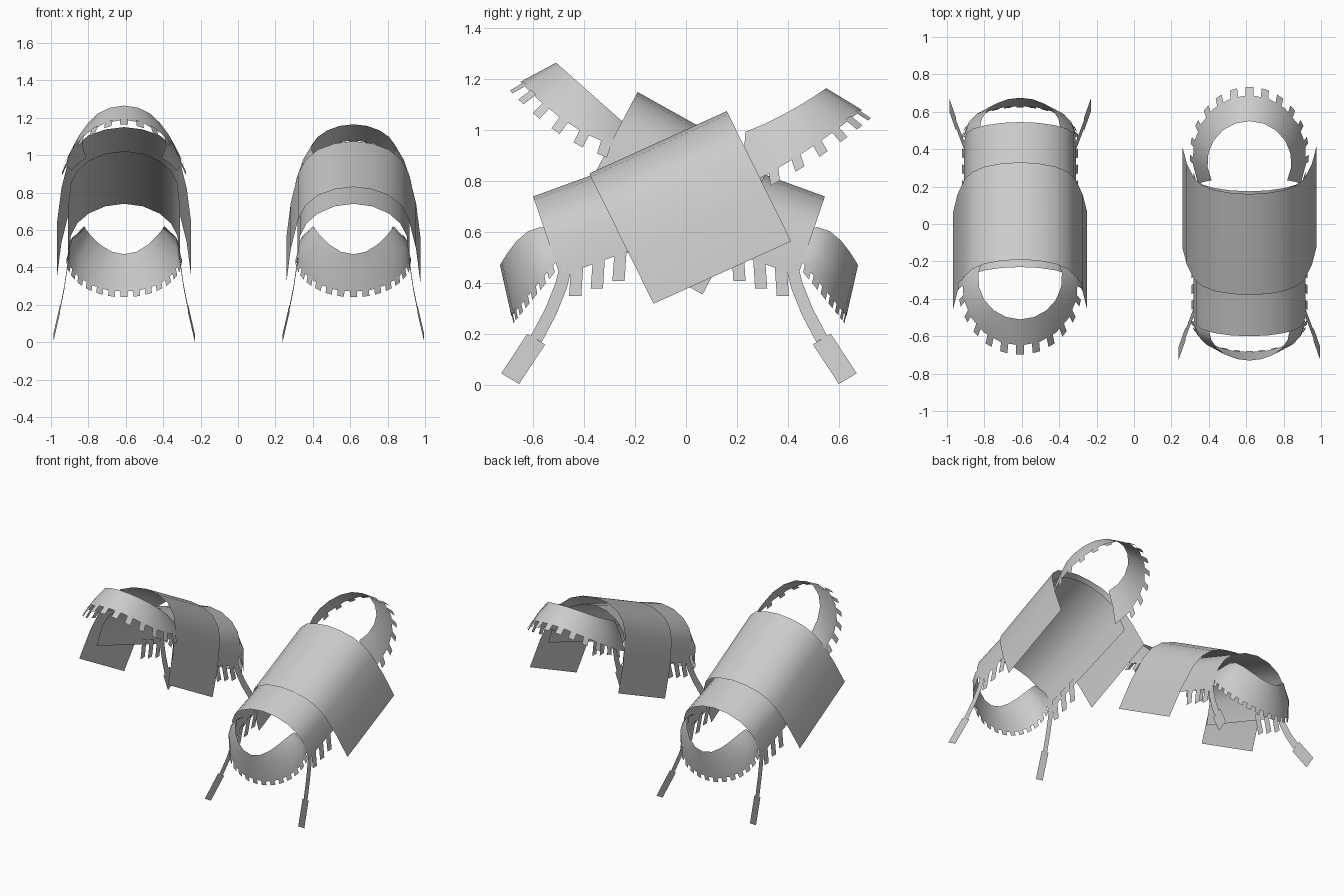
import bpy
from math import sin, cos, radians
from mathutils import Vector

if "Cube" in bpy.data.objects:
    bpy.data.objects.remove(bpy.data.objects["Cube"], do_unlink=True)

grey = bpy.data.materials.new("plate_grey")
grey.use_nodes = True
COLOUR = (0.6, 0.6, 0.6, 1)
grey.diffuse_color = COLOUR
grey.node_tree.nodes["Principled BSDF"].inputs["Base Color"].default_value = COLOUR

# Half profiles of the shells: distance from the middle, drop below the ridge
MAIN = [(0, 0), (0.1, 0.014), (0.19, 0.05), (0.255, 0.11), (0.295, 0.19), (0.335, 0.37), (0.358, 0.57)]
LINER = [(0, 0), (0.1, 0.014), (0.19, 0.055), (0.25, 0.11), (0.285, 0.18), (0.3, 0.33)]


class Armour:
    """One piece; local axes are across, forward (towards the low end) and up."""

    def __init__(self, side, centre, turn):
        self.side, self.centre, self.turn = side, centre, turn

    def build(self, name, verts, faces, smooth=True):
        placed = [(self.centre + self.turn * x, -self.turn * f, z) for x, f, z in verts]
        mesh = bpy.data.meshes.new(name)
        mesh.from_pydata(placed, [], faces)
        mesh.polygons.foreach_set("use_smooth", [smooth] * len(faces))
        mesh.materials.append(grey)
        obj = bpy.data.objects.new(self.side + "_" + name, mesh)
        bpy.context.collection.objects.link(obj)

    def loft(self, name, rows):
        n = len(rows[0])
        faces = [(r + i, r + i + 1, r + n + i + 1, r + n + i)
                 for r in range(0, n * (len(rows) - 1), n) for i in range(n - 1)]
        self.build(name, [v for row in rows for v in row], faces)

    def quads(self, name, quads):
        verts = [v for q in quads for v in q]
        self.build(name, verts, [tuple(range(i, i + 4)) for i in range(0, len(verts), 4)], False)

    def shell(self, name, half, low, high, drop):
        """Arched plate between two ridge points, sides falling along drop."""
        full = [(-x, h) for x, h in reversed(half[1:])] + half
        drop = Vector(drop).normalized()
        self.loft(name, [[(x, f + drop.x * h, z + drop.y * h) for x, h in full] for f, z in (low, high)])

    def band(self, name, inner, outer, start, bulge, tabs, size, segments=12):
        """Flared collar between two rounded rims, fringed along the outer one."""
        def at(rim, t):
            a, f, df, z, dz, bend = rim
            s = sin(t)
            return Vector((a * cos(t), f + df * s, z + dz * s + bend * s * s))

        def middle(t):
            m = (at(inner, t) + at(outer, t)) / 2
            return Vector((m.x * bulge, m.y, m.z))

        def angle(k):
            return radians(start + (180 - 2 * start) * k)
        steps = [angle(i / segments) for i in range(segments + 1)]
        self.loft(name, [[at(inner, t) for t in steps], [middle(t) for t in steps],
                         [at(outer, t) for t in steps]])
        width, length = size
        fringe = []
        for i in range(tabs):
            t = angle((i + 1.5) / (tabs + 2))
            root = at(outer, t)
            out = root - at(inner, t)
            out.x *= 0.6
            out.normalize()
            along = (at(outer, t + 0.02) - at(outer, t - 0.02)).normalized() * width / 2
            root -= out * 0.01
            tip = root + out * (length + 0.01)
            fringe.append([root - along, root + along, tip + along, tip - along])
        self.quads(name + "_tabs", fringe)

    def straps(self, shift):
        """Hanging side tabs and the two long straps with paddle ends."""
        hanging, left_right = [], (-1, 1)
        for s in left_right:
            for k in range(3):
                f, z = 0.425 - 0.085 * k + shift, 0.485 + 0.029 * k
                w, drop = 0.024, 0.135
                hanging.append([(s * 0.288, f - w, z + 0.02), (s * 0.288, f + w, z),
                                (s * 0.31, f + w + 0.01, z - drop), (s * 0.31, f - w + 0.01, z - drop)])
        self.quads("hanging_tabs", hanging)
        path = [(0.295, 0.47, 0.47), (0.305, 0.49, 0.39), (0.32, 0.53, 0.29), (0.342, 0.588, 0.18)]
        end = (0.378, 0.69, 0.025)
        for s, label in zip(left_right, ("inner", "outer")):
            rows = []
            for sign in left_right:
                rows.append([(s * x, f + shift + sign * 0.022, z + sign * 0.011) for x, f, z in path])
            self.loft(label + "_strap", rows)
            paddle = []
            for (x, f, z), sign in ((path[-1], -1), (path[-1], 1), (end, 1), (end, -1)):
                paddle.append((s * x, f + shift + sign * 0.035, z + sign * 0.021))
            self.quads(label + "_strap_paddle", [paddle])


left = Armour("left", 0.617, 1)
right = Armour("right", -0.609, -1)

# Main arched plates
left.shell("main_plate", MAIN, (0.38, 0.83), (-0.16, 1.075), (-0.25, -0.505))
right.shell("main_plate", MAIN, (0.33, 0.86), (-0.19, 1.15), (-0.26, -0.495))

# Raised collars at the high ends
# Each rim: half width, forward, reach, height, rise, bend
left.band("raised_collar", (0.225, -0.33, -0.22, 1.035, 0.105, 0.025),
          (0.305, -0.36, -0.33, 0.85, 0.19, 0.04), -26, 1.04, 13, (0.042, 0.05))
right.band("raised_collar", (0.225, -0.29, -0.22, 1.07, 0.195, 0),
           (0.31, -0.33, -0.32, 0.955, 0.13, 0.105), -26, 1.04, 13, (0.042, 0.055))

# Parts shared by both pieces: long liner under the plate, lower collar, straps
for piece, shift in ((left, 0), (right, -0.055)):
    piece.shell("liner", LINER, (0.6 + shift, 0.74), (-0.175 + shift, 1.022), (-0.32, -0.94))
    piece.band("lower_collar", (0.215, 0.57 + shift, 0.16, 0.62, -0.01, -0.14),
               (0.3, 0.53 + shift, 0.155, 0.46, -0.19, 0), -18, 1.12, 15, (0.036, 0.03))
    piece.straps(shift)
